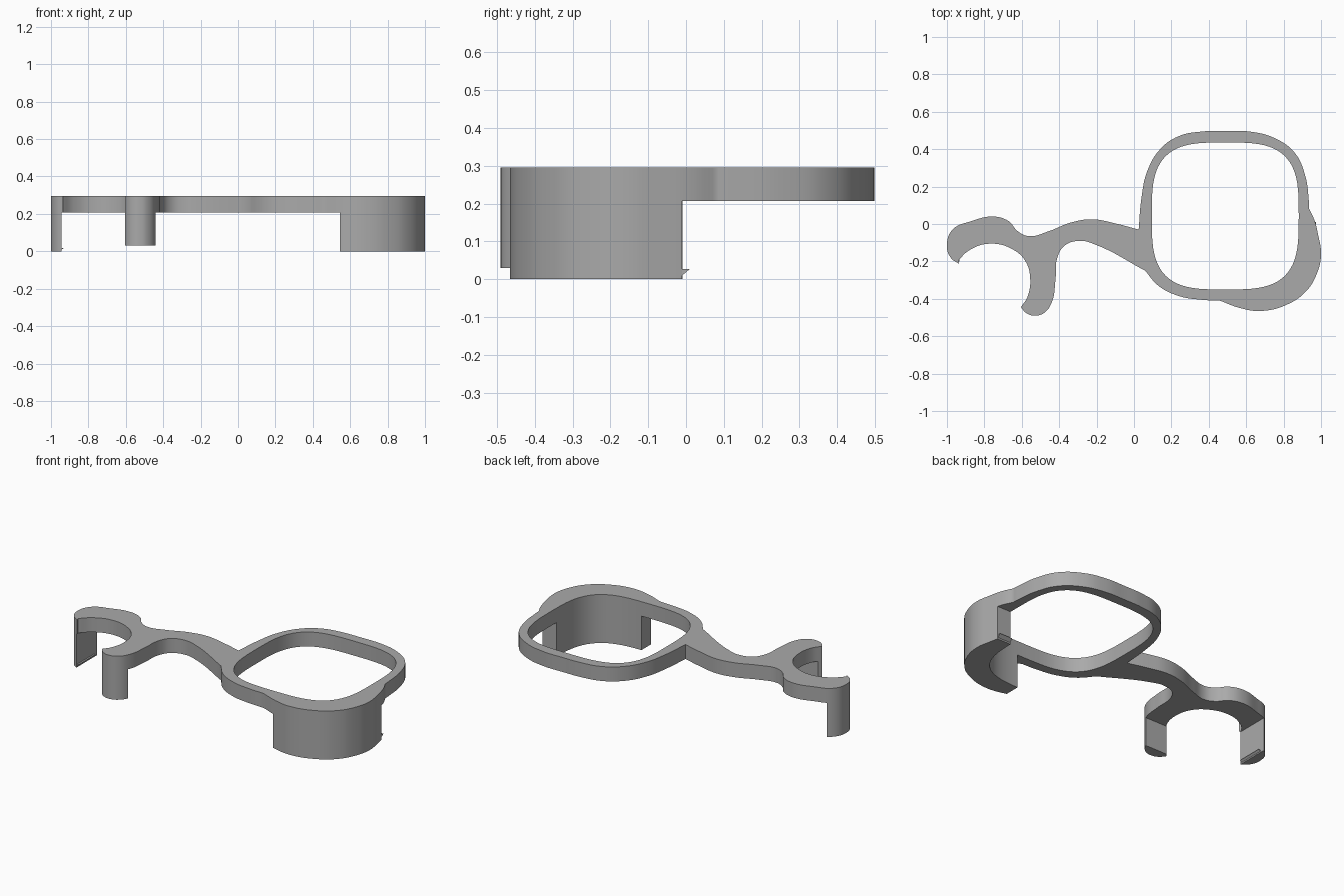
import bpy, bmesh
from math import cos, sin, pi, copysign

if "Cube" in bpy.data.objects:
    bpy.data.objects.remove(bpy.data.objects["Cube"])

TOP, PLATE_BOTTOM = 0.295, 0.207

grey = bpy.data.materials.new("plain grey")
grey.use_nodes = True
grey.diffuse_color = (0.4, 0.4, 0.4, 1)
grey.node_tree.nodes["Principled BSDF"].inputs["Base Color"].default_value = (0.4, 0.4, 0.4, 1)

# Outline runs: each starts at a sharp corner and flows smoothly to the next
runs = [
    # ring back and side
    [(.025, -.03), (.04, .14), (.07, .28), (.14, .4), (.24, .47), (.36, .494), (.48, .497),
     (.62, .494), (.75, .46), (.86, .38), (.915, .26), (.935, .12)],
    # bulge over the deep clip
    [(.937, .08), (.965, .02), (.985, -.06), (1, -.16), (.98, -.26), (.92, -.36),
     (.82, -.43), (.68, -.465), (.57, -.45)],
    # ring front
    [(.46, -.41), (.36, -.405), (.24, -.385), (.13, -.33)],
    # arm front edge and outside of the inner claw
    [(.06, -.25), (-.22, -.105), (-.29, -.09), (-.37, -.115), (-.41, -.18), (-.42, -.3),
     (-.44, -.42), (-.48, -.475), (-.53, -.49), (-.575, -.477)],
    # round mouth between the claws
    [(-.605, -.445), (-.57, -.39), (-.555, -.29), (-.58, -.2), (-.65, -.135), (-.77, -.105),
     (-.88, -.14)],
    [(-.94, -.195)],
    # outer claw and arm back edge
    [(-.935, -.213), (-.98, -.18), (-1, -.11), (-.97, -.03), (-.87, .015), (-.75, .04),
     (-.67, .015), (-.62, -.04), (-.56, -.065), (-.46, -.04), (-.33, .01), (-.22, .025),
     (-.1, .003)],
]


def finish(bm, name):
    bmesh.ops.recalc_face_normals(bm, faces=bm.faces)
    mesh = bpy.data.meshes.new(name)
    bm.to_mesh(mesh)
    bm.free()
    mesh.materials.append(grey)
    obj = bpy.data.objects.new(name, mesh)
    bpy.context.collection.objects.link(obj)
    bpy.ops.object.select_all(action='DESELECT')
    obj.select_set(True)
    bpy.context.view_layer.objects.active = obj
    bpy.ops.object.shade_smooth_by_angle(angle=pi / 6)
    return obj


def slab(name, low, high, cuts=()):
    """Extrude the outline with its window, keeping the side of each cut its normal points away from."""
    curve = bpy.data.curves.new(name + " outline", 'CURVE')
    curve.dimensions = '2D'
    curve.fill_mode = 'BOTH'
    curve.extrude = (high - low) / 2
    curve.resolution_u = 6
    points = [(p, i == 0) for run in runs for i, p in enumerate(run)]
    outer = curve.splines.new('BEZIER')
    outer.use_cyclic_u = True
    outer.bezier_points.add(len(points) - 1)
    for bp, (p, sharp) in zip(outer.bezier_points, points):
        bp.co = (*p, 0)
        bp.handle_left_type = bp.handle_right_type = 'VECTOR' if sharp else 'AUTO'
    # rounded square window
    hole = curve.splines.new('POLY')
    hole.use_cyclic_u = True
    count = 72
    hole.points.add(count - 1)
    for i, pt in enumerate(hole.points):
        c, s = cos(2 * pi * i / count), sin(2 * pi * i / count)
        x, y = (copysign(abs(v) ** 0.6, v) * 0.393 for v in (c, s))
        pt.co = (0.488 + x, 0.043 + y, 0, 1)
    temp = bpy.data.objects.new(name + " outline", curve)
    bpy.context.collection.objects.link(temp)
    bpy.context.view_layer.update()
    solid = bpy.data.meshes.new_from_object(
        temp.evaluated_get(bpy.context.evaluated_depsgraph_get()))
    bpy.data.objects.remove(temp)
    bm = bmesh.new()
    bm.from_mesh(solid)
    bpy.data.meshes.remove(solid)
    bmesh.ops.translate(bm, verts=bm.verts, vec=(0, 0, (low + high) / 2))
    bmesh.ops.remove_doubles(bm, verts=bm.verts, dist=1e-4)
    for co, normal in cuts:
        bmesh.ops.bisect_plane(bm, geom=bm.verts[:] + bm.edges[:] + bm.faces[:],
                               plane_co=co, plane_no=normal, clear_outer=True)
        bmesh.ops.holes_fill(bm, edges=[e for e in bm.edges if e.is_boundary])
    return finish(bm, name)


def prism(name, profile, axis, start, end):
    """Extrude a small profile along x or y."""
    bm = bmesh.new()
    place = (lambda a, z, t: (t, a, z)) if axis == 'x' else (lambda a, z, t: (a, t, z))
    face = bm.faces.new([bm.verts.new(place(a, z, start)) for a, z in profile])
    moved = bmesh.ops.extrude_face_region(bm, geom=[face])["geom"]
    offset = (end - start, 0, 0) if axis == 'x' else (0, end - start, 0)
    bmesh.ops.translate(bm, verts=[g for g in moved if isinstance(g, bmesh.types.BMVert)],
                        vec=offset)
    return finish(bm, name)


# Flat plate: ring, arm and claw tops
slab("plate", PLATE_BOTTOM, TOP)

# Deep curved clip under the ring's front corner
slab("deep_clip", 0, PLATE_BOTTOM, [((.545, 0, 0), (-1, 0, 0)), ((0, -.01, 0), (0, 1, 0))])

# Claw legs, cut flat on their inner sides
slab("outer_claw_leg", 0, PLATE_BOTTOM, [((-.943, 0, 0), (1, 0, 0))])
slab("inner_claw_leg", .03, PLATE_BOTTOM, [((0, 0, 0), (1, 0, 0)), ((0, -.425, 0), (0, 1, 0))])

# Small snap lips at the foot of the clip and outer claw
prism("clip_lip", [(-.01, .01), (.01, .027), (-.01, .027)], 'x', .885, .972)
prism("claw_lip", [(-.943, .008), (-.932, .018), (-.943, .018)], 'y', -.2, -.04)
